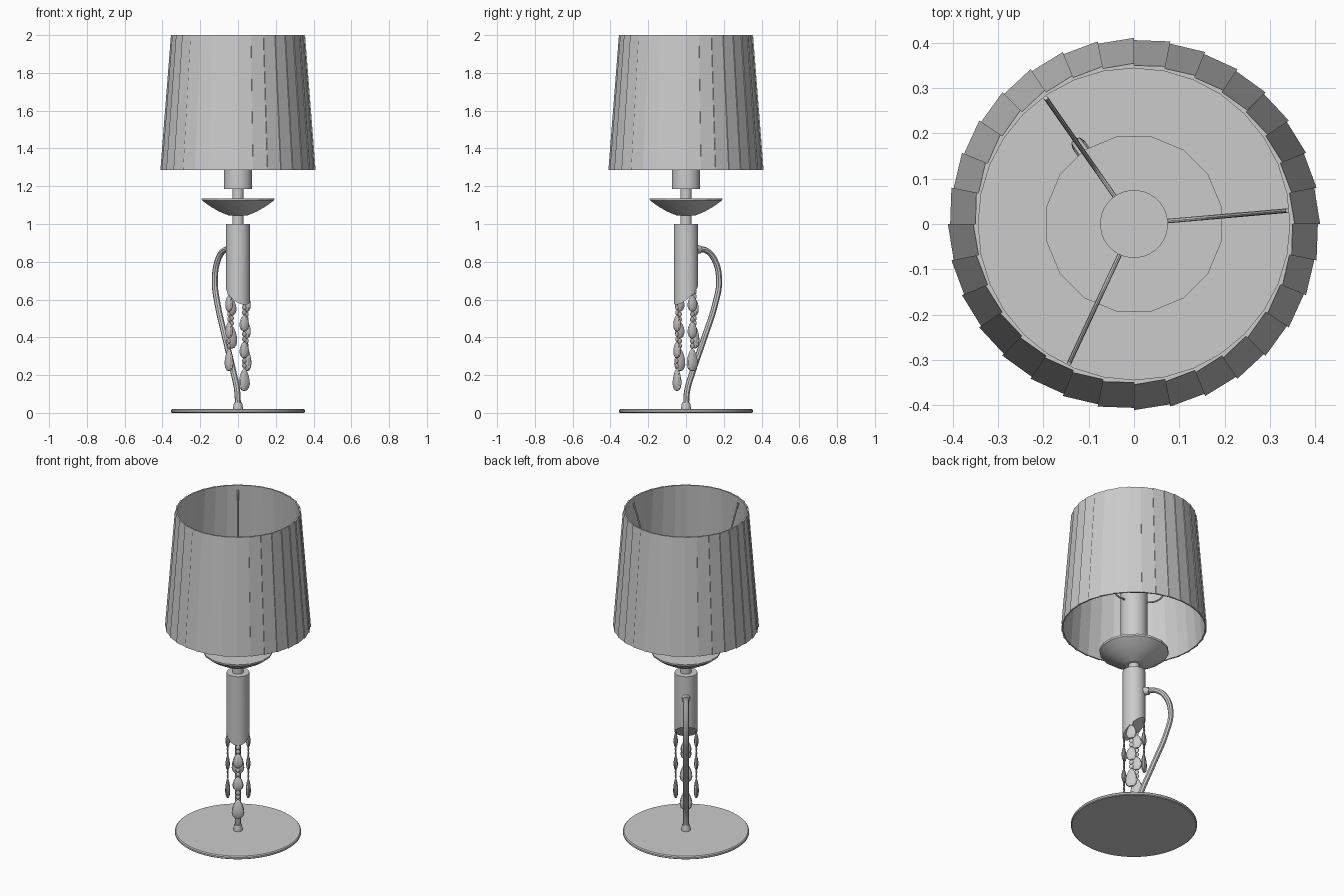
import bpy, bmesh
from math import sin, cos, pi, radians
from mathutils import Matrix, Vector

cube = bpy.data.objects.get("Cube")
if cube:
    bpy.data.objects.remove(cube, do_unlink=True)

grey = bpy.data.materials.new("light_grey")
grey.use_nodes = True
grey.diffuse_color = (0.6, 0.6, 0.6, 1)
grey.node_tree.nodes["Principled BSDF"].inputs["Base Color"].default_value = grey.diffuse_color

ARM_ANGLE = radians(125)
ARM_DIR = Vector((cos(ARM_ANGLE), sin(ARM_ANGLE), 0))


def finish(name, bm, angle=35):
    bmesh.ops.recalc_face_normals(bm, faces=bm.faces)
    mesh = bpy.data.meshes.new(name)
    bm.to_mesh(mesh)
    bm.free()
    mesh.materials.append(grey)
    obj = bpy.data.objects.new(name, mesh)
    bpy.context.collection.objects.link(obj)
    bpy.ops.object.select_all(action='DESELECT')
    obj.select_set(True)
    bpy.context.view_layer.objects.active = obj
    bpy.ops.object.shade_smooth_by_angle(angle=radians(angle))
    return obj


def lathe(name, profile, sides=32, angle=35):
    """Stack rings of (radius, z) and cap both ends."""
    bm = bmesh.new()
    rings = [[bm.verts.new((r * cos(2 * pi * (i + .5) / sides), r * sin(2 * pi * (i + .5) / sides), z))
              for i in range(sides)] for r, z in profile]
    for a, b in zip(rings, rings[1:]):
        for i in range(sides):
            j = (i + 1) % sides
            bm.faces.new((a[i], a[j], b[j], b[i]))
    bm.faces.new(rings[0])
    bm.faces.new(rings[-1])
    return finish(name, bm, angle)


def rod(name, points, direction, radius):
    """Round rod through (distance, z) points in a vertical plane."""
    curve = bpy.data.curves.new(name, 'CURVE')
    curve.dimensions = '3D'
    curve.bevel_depth = radius
    curve.bevel_resolution = 2
    curve.resolution_u = 5
    curve.use_fill_caps = True
    spline = curve.splines.new('BEZIER')
    spline.bezier_points.add(len(points) - 1)
    for p, (s, z) in zip(spline.bezier_points, points):
        p.co = direction * s + Vector((0, 0, z))
        p.handle_left_type = p.handle_right_type = 'AUTO'
    obj = bpy.data.objects.new(name, curve)
    bpy.context.collection.objects.link(obj)
    bpy.ops.object.select_all(action='DESELECT')
    obj.select_set(True)
    bpy.context.view_layer.objects.active = obj
    bpy.ops.object.convert(target='MESH')
    obj = bpy.context.object
    obj.data.materials.clear()
    obj.data.materials.append(grey)
    bpy.ops.object.shade_smooth_by_angle(angle=radians(40))


# Foot, stem, dish and lamp holder
lathe("base", [(.35, 0), (.355, .004), (.355, .014), (.35, .02)], 64)
lathe("base_collar", [(.026, .02), (.026, .03), (.021, .055)], 20)
lathe("stem", [(.03, .99), (.03, 1.2)], 24)
lathe("dish", [(.05, 1.045), (.1, 1.065), (.15, 1.093), (.195, 1.125), (.197, 1.136)], 16, 15)
lathe("lamp_holder", [(.075, 1.185), (.075, 1.6)], 32)

# Column with a slanted lower end
column = lathe("column", [(.064, .6), (.064, 1.0)], 32)
for v in column.data.vertices:
    if v.co.z < .8:
        v.co.z = .63 + .9 * v.co.dot(ARM_DIR)

# Curved arm with its collar on the column
rod("arm", [(0, .03), (.008, .12), (.04, .21), (.115, .39), (.19, .58), (.214, .7),
            (.185, .81), (.13, .86), (.05, .865)], ARM_DIR, .016)
bm = bmesh.new()
bmesh.ops.create_cone(bm, cap_ends=True, segments=20, radius1=.024, radius2=.022, depth=.03,
                      matrix=Matrix.Translation(ARM_DIR * .072 + Vector((0, 0, .865)))
                      @ ARM_DIR.to_track_quat('Z', 'Y').to_matrix().to_4x4())
finish("arm_collar", bm)

# Pleated shade: each panel steps out over the next one
PLEATS = 32
TOP, BOTTOM = (.352, 2.0), (.408, 1.285)
bm = bmesh.new()
outer, inner = [], []
for i in range(PLEATS):
    a = 2 * pi * i / PLEATS
    for offset in (-.002, .003):
        pair = [bm.verts.new(((r + offset) * cos(a), (r + offset) * sin(a), z))
                for r, z in (BOTTOM, TOP)]
        outer.append(pair)
    inner_pair = [bm.verts.new(((r - .008) * cos(a), (r - .008) * sin(a), z))
                  for r, z in (BOTTOM, TOP)]
    inner.extend([inner_pair, inner_pair])
for i in range(2 * PLEATS):
    j = (i + 1) % (2 * PLEATS)
    (ob, ot), (pb, pt) = outer[i], outer[j]
    (ib, it), (jb, jt) = inner[i], inner[j]
    bm.faces.new((ob, pb, pt, ot))
    if ib is jb:
        bm.faces.new((ob, ib, pb))
        bm.faces.new((ot, pt, it))
    else:
        bm.faces.new((ib, it, jt, jb))
        bm.faces.new((ob, ib, jb, pb))
        bm.faces.new((ot, pt, jt, it))
finish("shade", bm, 5)

# Wires holding the shade
for k in range(3):
    a = radians(5 + 120 * k)
    rod("shade_wire", [(.07, 1.44), (.14, 1.445), (.18, 1.49), (.34, 1.97)],
        Vector((cos(a), sin(a), 0)), .005)


# Hanging strands of flat beads, ending in a large drop
def add_bead(bm, a, z, width, height, pear=0):
    made = bmesh.ops.create_uvsphere(bm, u_segments=12, v_segments=8, radius=1)["verts"]
    for v in made:
        taper = 1 - pear * v.co.z
        v.co = Vector((v.co.x * width * .4 * taper, v.co.y * width * taper, v.co.z * height / 2))
    place = Matrix.Translation((.058 * cos(a), .058 * sin(a), z + height / 2)) @ Matrix.Rotation(a, 4, 'Z')
    bmesh.ops.transform(bm, matrix=place, verts=made)


for turn, low in ((-180, .115), (-90, .22), (90, .22), (0, .34)):
    a = ARM_ANGLE + radians(turn)
    rim = .63 + .052 * cos(radians(turn))
    bm = bmesh.new()
    add_bead(bm, a, low, .034, .122, .35)
    z, count = low + .12, 0
    while z < rim:
        large = count % 3 == 2 and z + .085 < rim
        height = .088 if large else .028
        add_bead(bm, a, z, .03 if large else .014, height, .2 if large else 0)
        z += height - .001
        count += 1
    finish("bead_strand", bm, 25)
